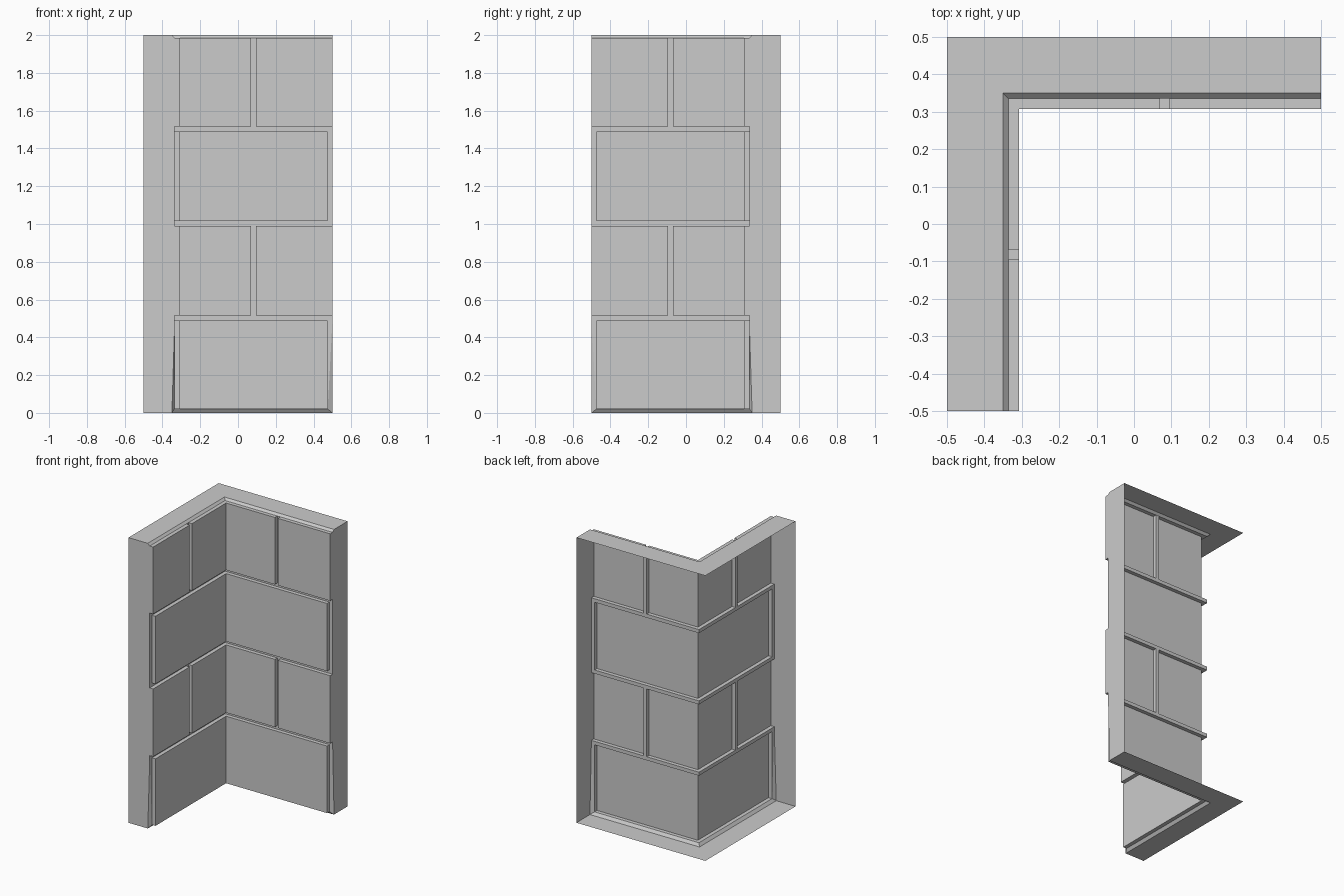
import bpy
import bmesh
from mathutils import Vector

if "Cube" in bpy.data.objects:
    bpy.data.objects.remove(bpy.data.objects["Cube"])

OUT, FACE, MORTAR, LIP = 0.5, 0.308, 0.335, 0.35   # distances of the wall layers from centre
CORNER = None                                      # marks the inner corner (lies on the diagonal)
J0, J1, END = 0.07, 0.095, 0.475                   # vertical joint and half joint at the wall end
ROWS = [(0.02, 0.49), (0.515, 0.99), (1.015, 1.49), (1.515, 1.985)]


def pt(s, d, z):
    return Vector((-d if s is CORNER else s, d, z))


def make(name, faces):
    """Build one wing from (points, facing) pairs, then reflect it over the corner diagonal."""
    bm = bmesh.new()
    for pts, facing in faces:
        n = Vector()
        for a, b in zip(pts, pts[1:] + pts[:1]):
            n += a.cross(b)
        if n.dot(Vector(facing)) < 0:
            pts = pts[::-1]
        bm.faces.new([bm.verts.new(p) for p in pts])
        bm.faces.new([bm.verts.new((-p.y, -p.x, p.z)) for p in reversed(pts)])
    bmesh.ops.remove_doubles(bm, verts=bm.verts, dist=1e-5)
    me = bpy.data.meshes.new(name)
    bm.to_mesh(me)
    bm.free()
    ob = bpy.data.objects.new(name, me)
    bpy.context.collection.objects.link(ob)
    return ob


def quad(a, b, c, d, facing):
    return ([pt(*a), pt(*b), pt(*c), pt(*d)], facing)


def panel(s0, s1, z0, z1, d0=MORTAR, d1=MORTAR):
    return quad((s0, d0, z0), (s1, d0, z0), (s1, d1, z1), (s0, d1, z1), (0, -1, 0))


def block(s0, s1, z0, z1):
    """Raised block face with its visible sides."""
    f = [panel(s0, s1, z0, z1, FACE, FACE)]
    for z, up in ((z0, -1), (z1, 1)):
        f.append(quad((s0, FACE, z), (s1, FACE, z), (s1, MORTAR, z), (s0, MORTAR, z), (0, 0, up)))
    for s, side in ((s0, -1), (s1, 1)):
        if s is not CORNER and s != OUT:
            f.append(quad((s, FACE, z0), (s, FACE, z1), (s, MORTAR, z1), (s, MORTAR, z0), (side, 0, 0)))
    return f


# Stone blocks and the joints inside each row
blocks, joints = [], []
for i, (z0, z1) in enumerate(ROWS):
    if i % 2 == 0:
        blocks += block(CORNER, END, z0, z1)
        if i:
            joints.append(panel(END, OUT, z0, z1))
    else:
        blocks += block(CORNER, J0, z0, z1) + block(J1, OUT, z0, z1)
        joints.append(panel(J0, J1, z0, z1))

# Horizontal joints between rows
for (_, a), (b, _) in zip(ROWS, ROWS[1:]):
    joints.append(panel(CORNER, OUT, a, b))

# Sloped lips at top and bottom, and the flared end of the bottom row
zb, zt, zr = ROWS[0][0], ROWS[-1][1], ROWS[0][1]
joints.append(panel(CORNER, OUT, zt, 2, MORTAR, LIP))
joints.append(quad((CORNER, LIP, 0), (OUT, LIP, 0), (END, MORTAR, zb), (CORNER, MORTAR, zb), (0, -1, 0)))
joints.append(([pt(END, MORTAR, zb), pt(OUT, LIP, 0), pt(OUT, MORTAR, zr)], (0, -1, 0)))
joints.append(([pt(END, MORTAR, zb), pt(OUT, MORTAR, zr), pt(END, MORTAR, zr)], (0, -1, 0)))

# Top cap, bottom and end faces (the back stays open)
outline = [(OUT, 0), (LIP, 0), (MORTAR, zr)]
for z0, z1 in ROWS[1::2]:
    outline += [(MORTAR, z0), (FACE, z0), (FACE, z1), (MORTAR, z1)]
outline += [(LIP, 2), (OUT, 2)]
frame = [([pt(OUT, d, z) for d, z in outline], (1, 0, 0))]
for z, up in ((0, -1), (2, 1)):
    frame.append(quad((CORNER, LIP, z), (OUT, LIP, z), (OUT, OUT, z), (CORNER, OUT, z), (0, 0, up)))

make("stone_blocks", blocks)
make("mortar_joints", joints)
make("wall_frame", frame)
